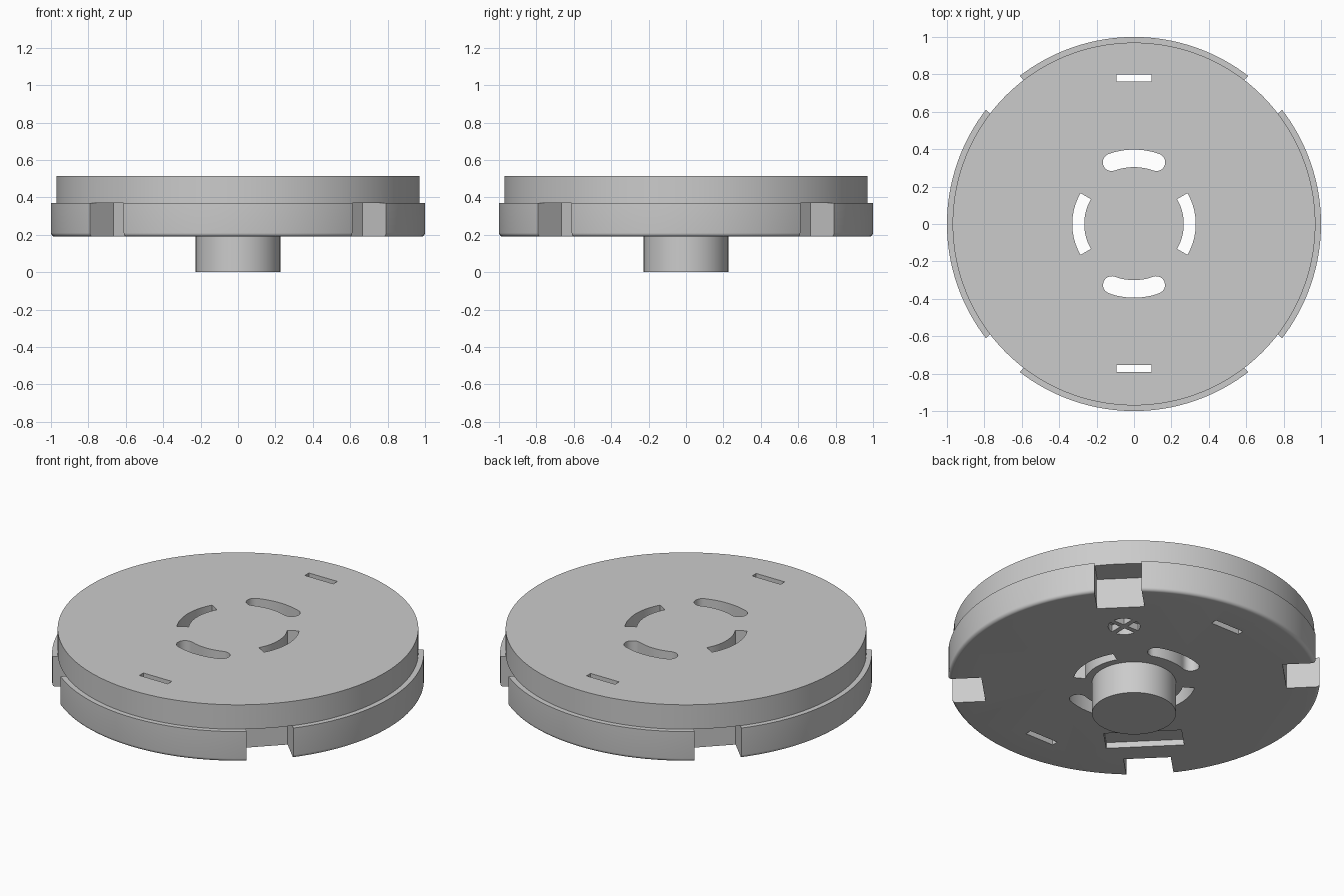
import bpy
import bmesh
from math import sin, cos, pi, radians, asin

cube = bpy.data.objects.get("Cube")
if cube:
    bpy.data.objects.remove(cube, do_unlink=True)

BOTTOM, STEP, TOP = 0.19, 0.37, 0.515
SEGMENTS = 128

grey = bpy.data.materials.new("plain grey")
grey.use_nodes = True
colour = (0.6, 0.6, 0.6, 1)
grey.diffuse_color = colour
grey.node_tree.nodes["Principled BSDF"].inputs["Base Color"].default_value = colour


def finish(name, bm):
    bmesh.ops.recalc_face_normals(bm, faces=bm.faces)
    mesh = bpy.data.meshes.new(name)
    bm.to_mesh(mesh)
    bm.free()
    mesh.materials.append(grey)
    obj = bpy.data.objects.new(name, mesh)
    bpy.context.collection.objects.link(obj)
    return obj


def turned(name, profile):
    """Solid of revolution with flat caps from (radius, height) points."""
    bm = bmesh.new()
    angles = [2 * pi * i / SEGMENTS for i in range(SEGMENTS)]
    rings = [[bm.verts.new((r * cos(a), r * sin(a), z)) for a in angles]
             for r, z in profile]
    for low, high in zip(rings, rings[1:]):
        for i in range(SEGMENTS):
            j = (i + 1) % SEGMENTS
            bm.faces.new((low[i], low[j], high[j], high[i]))
    bm.faces.new(rings[0])
    bm.faces.new(rings[-1])
    return finish(name, bm)


def prism(name, outline, z0, z1):
    """Straight-sided cutter over a flat outline."""
    bm = bmesh.new()
    face = bm.faces.new([bm.verts.new((x, y, z0)) for x, y in outline])
    top = bmesh.ops.extrude_face_region(bm, geom=[face])["geom"]
    verts = [v for v in top if isinstance(v, bmesh.types.BMVert)]
    bmesh.ops.translate(bm, verts=verts, vec=(0, 0, z1 - z0))
    obj = finish(name, bm)
    obj.hide_render = True
    return obj


def arc(cx, cy, r, start, end, steps):
    return [(cx + r * cos(start + (end - start) * i / steps),
             cy + r * sin(start + (end - start) * i / steps))
            for i in range(steps + 1)]


def box(distance, angle, radial, tangent):
    """Rectangle centred at a distance along an angle."""
    c, s = cos(angle), sin(angle)
    corners = [(-1, -1), (1, -1), (1, 1), (-1, 1)]
    return [((distance + u * radial / 2) * c - v * tangent / 2 * s,
             (distance + u * radial / 2) * s + v * tangent / 2 * c)
            for u, v in corners]


def arc_slot(r, half, middle, spread, rounded):
    """Curved slot outline, with round or square ends."""
    a, b = middle - spread, middle + spread
    outer = arc(0, 0, r + half, a, b, 16)
    inner = arc(0, 0, r - half, b, a, 16)
    if not rounded:
        return outer + inner
    end = arc(r * cos(b), r * sin(b), half, b, b + pi, 12)[1:-1]
    start = arc(r * cos(a), r * sin(a), half, a + pi, a + 2 * pi, 12)[1:-1]
    return outer + end + inner + start


# Stepped disc with a rounded lower rim
fillet = [(0.98 + 0.02 * sin(t), BOTTOM + 0.02 - 0.02 * cos(t))
          for t in [i * pi / 12 for i in range(7)]]
body = turned("stepped_disc",
              fillet + [(1, STEP), (0.97, STEP), (0.97, TOP)])

cutters = []
through = (BOTTOM - 0.1, TOP + 0.1)

# Four rim notches on the diagonals
for k in range(4):
    outline = box(0.813 + 0.2, radians(45 + 90 * k), 0.4, 0.255)
    cutters.append(prism("notch_cutter", outline, BOTTOM - 0.1, STEP + 0.0005))

# Square-ended curved slots at the sides
for side in (0, pi):
    outline = arc_slot(0.298, 0.032, side, radians(30), False)
    cutters.append(prism("side_slot_cutter", outline, *through))

# Round-ended curved slots and narrow straight slots, back and front
for angle, r, d in ((pi / 2, 0.351, 0.78), (-pi / 2, 0.347, 0.773)):
    outline = arc_slot(r, 0.047, angle, radians(20), True)
    cutters.append(prism("round_slot_cutter", outline, *through))
    cutters.append(prism("strap_slot_cutter", box(d, angle, 0.038, 0.187), *through))

# Shallow rectangular pocket underneath
cutters.append(prism("pocket_cutter", box(0.608, radians(225), 0.16, 0.42),
                     BOTTOM - 0.1, BOTTOM + 0.035))

# Round recess underneath, split by a flush cross
radius, half_bar = 0.086, 0.014
inset = asin(half_bar / radius)
for k in range(4):
    q = k * pi / 2
    outline = [(half_bar, half_bar)] + arc(0, 0, radius, inset, pi / 2 - inset, 10)
    outline = [(0.43 + x * cos(q) - y * sin(q), 0.43 + x * sin(q) + y * cos(q))
               for x, y in outline]
    cutters.append(prism("cross_recess_cutter", outline,
                         BOTTOM - 0.1, BOTTOM + 0.04))

# Cut the disc, keep the result and drop the cutters
for cutter in cutters:
    mod = body.modifiers.new("cut", 'BOOLEAN')
    mod.operation = 'DIFFERENCE'
    mod.solver = 'EXACT'
    mod.object = cutter
bpy.context.view_layer.update()
graph = bpy.context.evaluated_depsgraph_get()
result = bpy.data.meshes.new_from_object(body.evaluated_get(graph))
body.modifiers.clear()
body.data = result
for cutter in cutters:
    bpy.data.objects.remove(cutter, do_unlink=True)

# Central post below the disc
post = turned("centre_post", [(0.226, 0), (0.226, BOTTOM + 0.02)])

# Smooth the round walls, keep the edges sharp
for obj in bpy.context.selected_objects:
    obj.select_set(False)
for obj in (body, post):
    obj.select_set(True)
    bpy.context.view_layer.objects.active = obj
bpy.ops.object.shade_smooth_by_angle(angle=radians(30))
